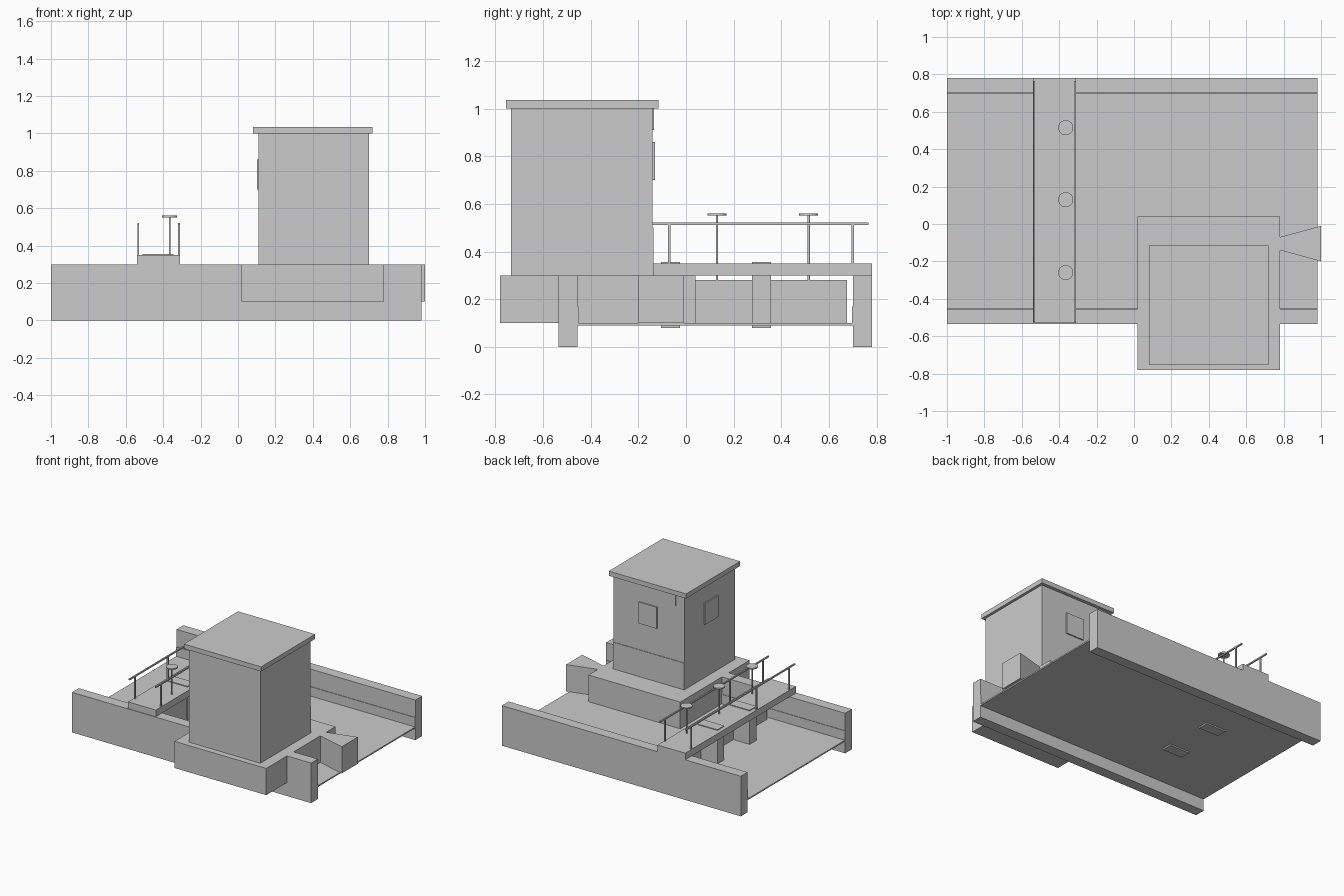
import bpy
import bmesh

cube = bpy.data.objects.get("Cube")
if cube:
    bpy.data.objects.remove(cube, do_unlink=True)

grey = bpy.data.materials.new("concrete_grey")
grey.use_nodes = True
COLOUR = (0.6, 0.6, 0.6, 1)
grey.diffuse_color = COLOUR
grey.node_tree.nodes["Principled BSDF"].inputs["Base Color"].default_value = COLOUR


def finish(name, bm):
    bmesh.ops.recalc_face_normals(bm, faces=bm.faces)
    mesh = bpy.data.meshes.new(name)
    bm.to_mesh(mesh)
    bm.free()
    mesh.materials.append(grey)
    obj = bpy.data.objects.new(name, mesh)
    bpy.context.collection.objects.link(obj)
    return obj


def prism(name, outline, z0, z1):
    """Extrude a plan outline from z0 up to z1."""
    bm = bmesh.new()
    face = bm.faces.new([bm.verts.new((x, y, z0)) for x, y in outline])
    top = bmesh.ops.extrude_face_region(bm, geom=[face])["geom"]
    verts = [v for v in top if isinstance(v, bmesh.types.BMVert)]
    bmesh.ops.translate(bm, verts=verts, vec=(0, 0, z1 - z0))
    return finish(name, bm)


def box(name, x, y, z):
    (x0, x1), (y0, y1) = x, y
    return prism(name, [(x0, y0), (x1, y0), (x1, y1), (x0, y1)], *z)


def cylinder(name, x, y, z0, z1, radius, sides):
    bm = bmesh.new()
    bmesh.ops.create_cone(bm, cap_ends=True, segments=sides, radius1=radius,
                          radius2=radius, depth=z1 - z0)
    bmesh.ops.translate(bm, verts=bm.verts, vec=(x, y, (z0 + z1) / 2))
    obj = finish(name, bm)
    for p in obj.data.polygons:
        p.use_smooth = abs(p.normal.z) < 0.5
    obj.data.set_sharp_from_angle(angle=0.8)
    return obj


# Channel: floor slab, two side walls and their thin lower linings
LENGTH = (-1, 0.98)
box("channel_floor", LENGTH, (-0.455, 0.70), (0.09, 0.10))
box("front_wall", LENGTH, (-0.535, -0.455), (0, 0.30))
box("back_wall", LENGTH, (0.70, 0.78), (0, 0.30))
box("front_wall_lining", LENGTH, (-0.455, -0.451), (0.10, 0.17))
box("back_wall_lining", LENGTH, (0.696, 0.70), (0.10, 0.17))

# Control tower on its foundation block
box("tower_base", (0.02, 0.78), (-0.78, 0.04), (0.10, 0.30))
box("tower", (0.11, 0.70), (-0.735, -0.14), (0.30, 1.0))
box("tower_plinth", (0.11, 0.70), (-0.14, -0.136), (0.30, 0.50))
box("tower_roof", (0.08, 0.72), (-0.755, -0.115), (1.0, 1.035))
box("back_window", (0.335, 0.485), (-0.14, -0.131), (0.70, 0.86))
box("side_window", (0.101, 0.11), (-0.53, -0.37), (0.70, 0.86))
box("roof_drain", (0.18, 0.19), (-0.14, -0.134), (0.91, 1.0))

# Flared outlet beside the foundation
prism("outlet", [(0.78, -0.14), (1.0, -0.20), (1.0, -0.01), (0.78, -0.07)], 0.10, 0.30)

# Walkway bridge with piers
box("walkway", (-0.54, -0.31), (-0.53, 0.78), (0.30, 0.35))
for y in (-0.065, 0.317):
    box("pier", (-0.51, -0.345), (y - 0.04, y + 0.04), (0.08, 0.356))

# Sluice gates with stems and handwheels
for y in (-0.26, 0.13, 0.515):
    box("gate", (-0.375, -0.355), (y - 0.16, y + 0.16), (0.10, 0.28))
    cylinder("gate_stem", -0.365, y, 0.28, 0.552, 0.005, 12)
    cylinder("handwheel", -0.365, y, 0.551, 0.56, 0.04, 32)

# Handrails on both sides of the walkway
for x in (-0.533, -0.316):
    box("handrail", (x - 0.005, x + 0.005), (-0.525, 0.765), (0.512, 0.522))
    for y in (-0.46, -0.07, 0.70):
        box("rail_post", (x - 0.005, x + 0.005), (y - 0.005, y + 0.005), (0.35, 0.512))
